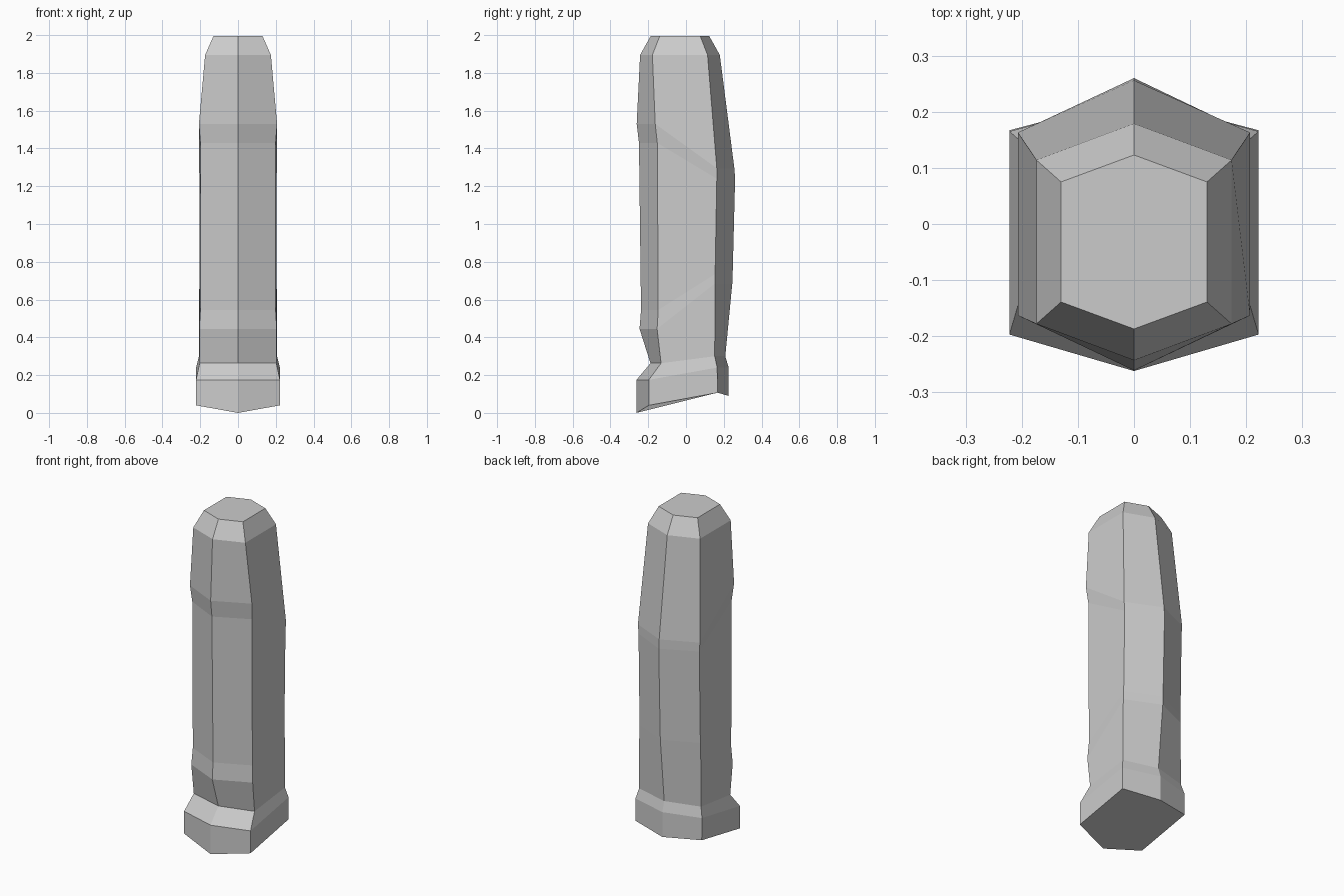
import bpy, bmesh

# Grip rings from base to top:
# half width front/back, (y, z) of front ridge, front side edge, back side edge, back ridge
rings = [
    (.222, .222, (-.262, .005), (-.197, .045), (.167, .112), (.226, .095)),  # slanted base
    (.222, .222, (-.262, .18), (-.197, .18), (.165, .245), (.226, .245)),    # flared foot
    (.203, .207, (-.188, .268), (-.132, .268), (.152, .305), (.208, .305)),  # neck
    (.205, .205, (-.246, .45), (-.153, .45), (.153, .69), (.245, .69)),      # lower ridge
    (.199, .203, (-.238, .55), (-.147, .55), (.154, .74), (.247, .74)),
    (.199, .203, (-.249, 1.435), (-.152, 1.435), (.163, 1.245), (.260, 1.245)),
    (.207, .207, (-.261, 1.535), (-.163, 1.535), (.163, 1.30), (.256, 1.30)),  # upper ridge
    (.174, .174, (-.243, 1.9), (-.178, 1.9), (.114, 1.9), (.179, 1.9)),      # shoulder
    (.130, .130, (-.187, 2.0), (-.139, 2.0), (.075, 2.0), (.123, 2.0)),      # flat cap
]

bm = bmesh.new()
loops = []
for wf, wb, front, fs, bs, back in rings:
    pts = [(0, *front), (wf, *fs), (wb, *bs), (0, *back), (-wb, *bs), (-wf, *fs)]
    loops.append([bm.verts.new(p) for p in pts])

# Side walls between neighbouring rings
for a, b in zip(loops, loops[1:]):
    for i in range(6):
        j = (i + 1) % 6
        bm.faces.new((a[i], a[j], b[j], b[i]))

# End caps
bm.faces.new(loops[0][::-1])
bm.faces.new(loops[-1])
bmesh.ops.recalc_face_normals(bm, faces=bm.faces[:])

mesh = bpy.data.meshes.new("handle_grip")
bm.to_mesh(mesh)
bm.free()
grip = bpy.data.objects.new("handle_grip", mesh)
bpy.context.collection.objects.link(grip)
grip.location.z = -.005
